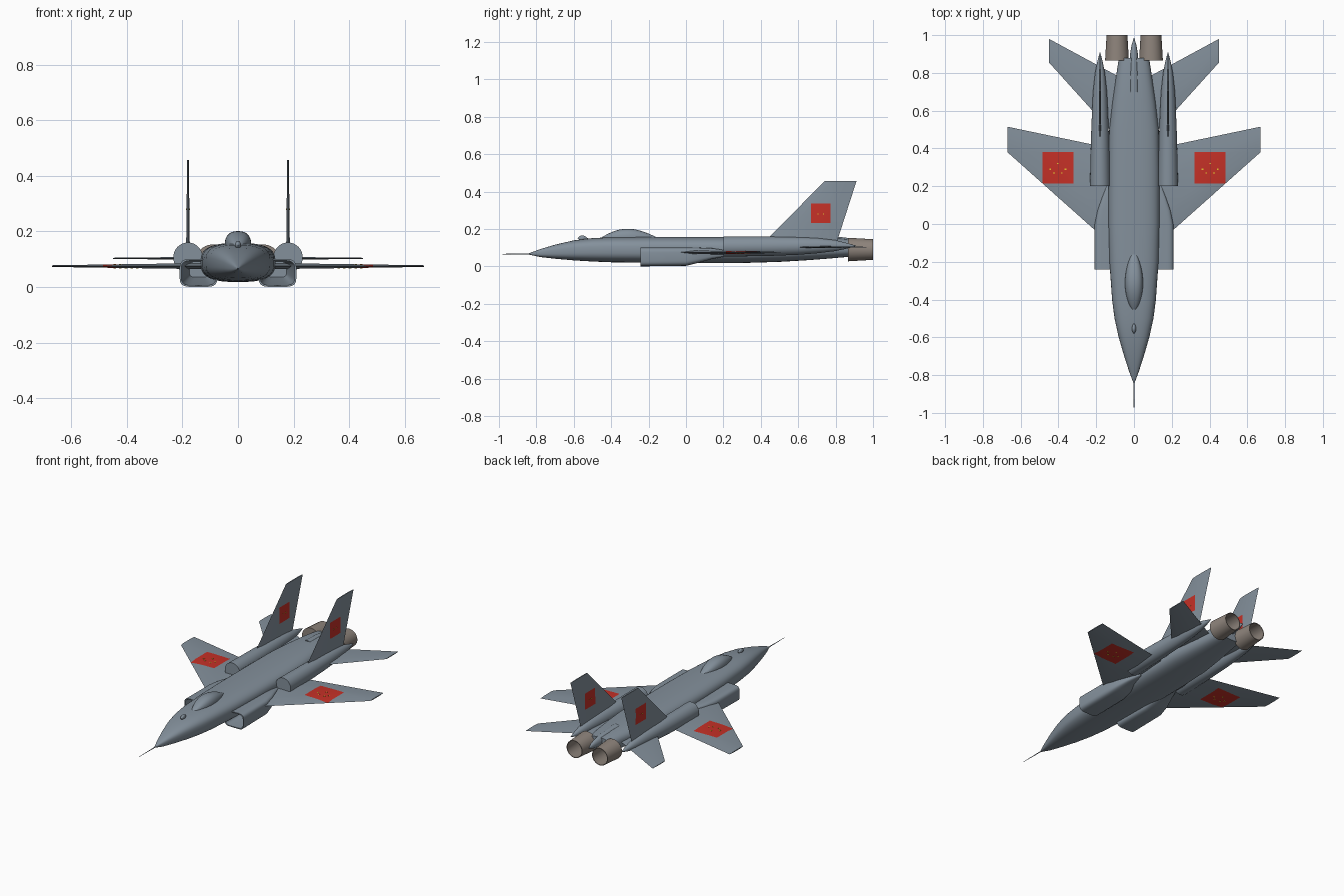
import bpy, bmesh, math
from mathutils import Vector

cube = bpy.data.objects.get("Cube")
if cube:
    bpy.data.objects.remove(cube, do_unlink=True)

made = []


def material(name, rgb):
    m = bpy.data.materials.new(name)
    m.use_nodes = True
    m.diffuse_color = (*rgb, 1)
    m.node_tree.nodes["Principled BSDF"].inputs["Base Color"].default_value = (*rgb, 1)
    return m


grey = material("airframe grey", (0.23, 0.28, 0.33))
red = material("panel red", (0.56, 0.03, 0.02))
yellow = material("mark yellow", (0.8, 0.55, 0.03))
metal = material("nozzle metal", (0.27, 0.23, 0.2))


def finish(bm, name, mats, mirror=False):
    bmesh.ops.recalc_face_normals(bm, faces=bm.faces)
    mesh = bpy.data.meshes.new(name)
    bm.to_mesh(mesh)
    bm.free()
    for m in mats:
        mesh.materials.append(m)
    ob = bpy.data.objects.new(name, mesh)
    bpy.context.collection.objects.link(ob)
    if mirror:
        ob.modifiers.new("mirror", 'MIRROR').use_mirror_merge = False
    made.append(ob)
    return ob


def spow(v, p):
    return math.copysign(abs(v) ** p, v)


def loft(name, sections, mat=grey, power=2.0, cx=0, mirror=False, n=40):
    """Skin of rounded sections along y: (y, half width, bottom z, top z[, centre x])."""
    bm = bmesh.new()
    rings = []
    for s in sections:
        y, w, lo, hi = s[:4]
        x0 = s[4] if len(s) > 4 else cx
        ring = []
        for i in range(n):
            a = math.tau * i / n
            ring.append(bm.verts.new((x0 + w * spow(math.cos(a), 2 / power), y,
                                      (lo + hi) / 2 + (hi - lo) / 2 * spow(math.sin(a), 2 / power))))
        rings.append(ring)
    for a, b in zip(rings, rings[1:]):
        for i in range(n):
            j = (i + 1) % n
            bm.faces.new((a[i], a[j], b[j], b[i]))
    bm.faces.new(rings[0])
    bm.faces.new(rings[-1])
    return finish(bm, name, [mat], mirror)


def surface(name, root, tip, thick, place, panel=None):
    """Thin flying surface; root and tip are (span, front, back). A panel rectangle is cut in red."""
    bm = bmesh.new()
    rings = []
    for (span, front, back), t in zip((root, tip), thick):
        profile = [(0, 0), (0.2, t), (0.7, t), (1, 0), (0.7, -t), (0.2, -t)]
        rings.append([bm.verts.new((span, front + (back - front) * c, h)) for c, h in profile])
    for i in range(6):
        j = (i + 1) % 6
        bm.faces.new((rings[0][i], rings[0][j], rings[1][j], rings[1][i]))
    for r in rings:
        bm.faces.new(r)
    if panel:
        s0, s1, c0, c1 = panel
        for co, no in (((s0, 0, 0), (1, 0, 0)), ((s1, 0, 0), (1, 0, 0)),
                       ((0, c0, 0), (0, 1, 0)), ((0, c1, 0), (0, 1, 0))):
            bmesh.ops.bisect_plane(bm, geom=bm.verts[:] + bm.edges[:] + bm.faces[:],
                                   plane_co=co, plane_no=no)
        for f in bm.faces:
            c = f.calc_center_median()
            f.material_index = int(s0 < c.x < s1 and c0 < c.y < c1)
    for v in bm.verts:
        v.co = place(*v.co)
    return finish(bm, name, [grey, red], True)


def flecks(name, centre, spots, size, height, place):
    """Tiny painted plates on both faces of a flying surface."""
    bm = bmesh.new()
    for ds, dc in spots:
        for side in (-1, 1):
            for v in bmesh.ops.create_cube(bm, size=1)["verts"]:
                v.co = place(centre[0] + ds + v.co.x * size[0], centre[1] + dc + v.co.y * size[1],
                             side * height + v.co.z * 0.003)
    finish(bm, name, [yellow], True)


# Fuselage and nose probe
loft("fuselage", [
    (-0.845, 0.002, 0.064, 0.068), (-0.78, 0.026, 0.05, 0.092), (-0.7, 0.052, 0.041, 0.116),
    (-0.6, 0.081, 0.032, 0.139), (-0.5, 0.103, 0.026, 0.151), (-0.4, 0.116, 0.022, 0.156),
    (-0.2, 0.13, 0.019, 0.158), (0, 0.135, 0.018, 0.158), (0.3, 0.135, 0.018, 0.158),
    (0.5, 0.131, 0.024, 0.158), (0.65, 0.114, 0.033, 0.157), (0.78, 0.095, 0.043, 0.154),
    (0.88, 0.08, 0.052, 0.145)], power=2.8)
loft("nose_probe", [(-1, 0.001, 0.065, 0.067), (-0.83, 0.003, 0.063, 0.069)], n=8)


# Canopy and nose sensor, as rounded streamlined bodies
def teardrop(name, y0, y1, w, base, h, power):
    sections = []
    for i in range(17):
        t = i / 16
        k = max(0.02, math.sin(math.pi * t ** 0.9))
        sections.append((y0 + (y1 - y0) * t, w * k ** 0.7, base - h * k, base + h * k))
    loft(name, sections, power=power, n=32)


teardrop("canopy", -0.46, -0.14, 0.048, 0.148, 0.053, 2.5)
teardrop("nose_sensor", -0.58, -0.525, 0.011, 0.15, 0.016, 2)

# Hollow intakes: rear to lip outside, then lip to duct inside
loft("intake", [
    (0.22, 0.02, 0.055, 0.085, 0.12), (0.14, 0.04, 0.04, 0.097, 0.13), (0.07, 0.058, 0.02, 0.1, 0.137),
    (0.0, 0.067, 0.003, 0.101, 0.142), (-0.242, 0.068, 0, 0.101, 0.142),
    (-0.242, 0.062, 0.006, 0.095, 0.142), (-0.1, 0.06, 0.008, 0.094, 0.142),
    (0.06, 0.035, 0.035, 0.09, 0.14)], power=4.5, mirror=True)

# Upper engine fairings beside the fuselage
loft("engine_fairing", [
    (0.2, 0.053, 0.052, 0.16), (0.45, 0.048, 0.056, 0.159), (0.6, 0.042, 0.062, 0.156),
    (0.7, 0.037, 0.07, 0.152), (0.8, 0.026, 0.082, 0.14), (0.86, 0.014, 0.095, 0.125),
    (0.91, 0.001, 0.109, 0.111)], cx=0.18, mirror=True)

# Tail boom
loft("tail_boom", [
    (0.7, 0.032, 0.09, 0.162), (0.8, 0.028, 0.09, 0.16), (0.9, 0.021, 0.092, 0.148),
    (0.95, 0.012, 0.1, 0.135), (0.985, 0.001, 0.114, 0.116)])

# Hollow exhaust nozzles
loft("exhaust_nozzle", [
    (0.866, 0.063, 0.027, 0.153), (1.0, 0.055, 0.035, 0.145),
    (1.0, 0.051, 0.039, 0.141), (0.88, 0.057, 0.033, 0.147)],
    mat=metal, cx=0.09, mirror=True)


# Wings, tailplanes and fins
def wing_place(s, c, t):
    return Vector((s, c, 0.075 + t))


def tail_place(s, c, t):
    return Vector((s, c, 0.103 + t))


def fin_place(s, c, t):
    return Vector((0.18 + t, c, s))


surface("wing", (0.12, -0.11, 0.4), (0.67, 0.38, 0.515), (0.011, 0.003), wing_place,
        (0.32, 0.485, 0.215, 0.38))
surface("tailplane", (0.08, 0.445, 0.78), (0.45, 0.855, 0.98), (0.006, 0.002), tail_place)
surface("fin", (0.11, 0.4, 0.8), (0.457, 0.742, 0.912), (0.007, 0.003), fin_place,
        (0.232, 0.335, 0.668, 0.772))

# Small yellow marks on the red panels
flecks("wing_marks", (0.403, 0.3), [(-0.04, -0.01), (-0.02, -0.03), (0.02, -0.03), (0.04, -0.01), (0, 0.02)],
       (0.009, 0.007), 0.0069, wing_place)
flecks("fin_marks", (0.28, 0.72), [(0, -0.014), (0, 0.014)], (0.005, 0.005), 0.005, fin_place)

# Smooth shading with crisp edges
bpy.ops.object.select_all(action='DESELECT')
for ob in made:
    ob.select_set(True)
bpy.context.view_layer.objects.active = made[0]
bpy.ops.object.shade_smooth_by_angle(angle=math.radians(35))
